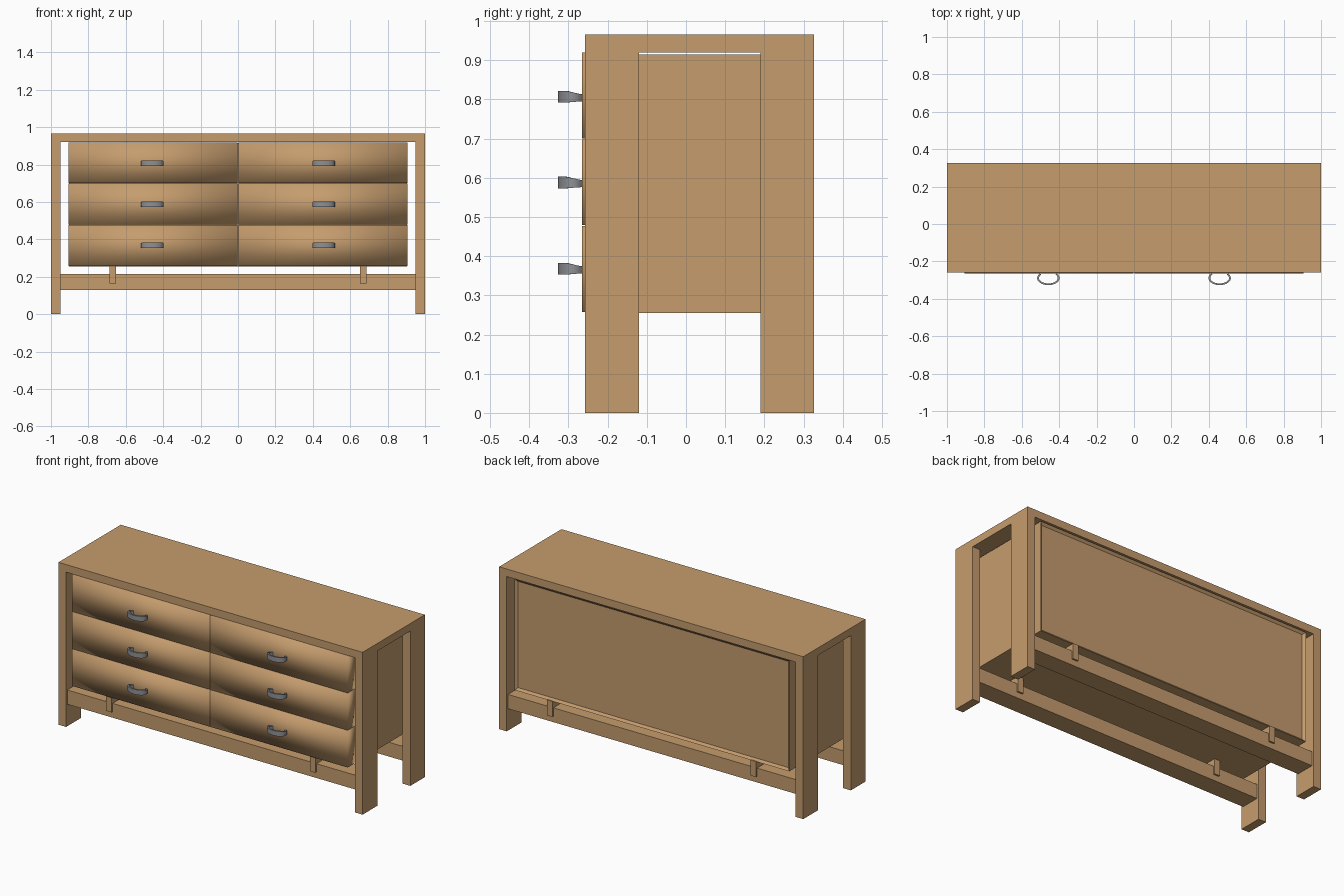
import bpy, bmesh, math

if "Cube" in bpy.data.objects:
    bpy.data.objects.remove(bpy.data.objects["Cube"])


def material(name, rgb):
    m = bpy.data.materials.new(name)
    m.diffuse_color = (*rgb, 1)
    m.use_nodes = True
    m.node_tree.nodes["Principled BSDF"].inputs["Base Color"].default_value = m.diffuse_color
    return m


WOOD = material("warm wood", (0.56, 0.335, 0.155))
METAL = material("grey metal", (0.27, 0.28, 0.30))


def finish(name, bm, mat):
    bmesh.ops.recalc_face_normals(bm, faces=bm.faces)
    me = bpy.data.meshes.new(name)
    bm.to_mesh(me)
    bm.free()
    me.materials.append(mat)
    ob = bpy.data.objects.new(name, me)
    bpy.context.collection.objects.link(ob)
    return ob


def box_bm(x, y, z):
    bm = bmesh.new()
    bmesh.ops.create_cube(bm, size=1)
    for v in bm.verts:
        v.co = [r[0] + (c + 0.5) * (r[1] - r[0]) for c, r in zip(v.co, (x, y, z))]
    return bm


def box(name, x, y, z):
    return finish(name, box_bm(x, y, z), WOOD)


# Outer frame: top slab, four legs, two rails, four support pegs
FRONT, BACK = -0.258, 0.327
box("top_slab", (-1, 1), (FRONT, BACK), (0.92, 0.965))
for side, y in (("front", (FRONT, -0.12)), ("back", (0.19, BACK))):
    box(side + "_rail", (-0.95, 0.95), (y[0] + 0.012, y[1] - 0.012), (0.13, 0.215))
    for s in (-1, 1):
        box(side + "_leg", sorted((s * 0.95, s)), y, (0, 0.92))
        box(side + "_peg", sorted((s * 0.652, s * 0.688)),
            (y[0] + 0.002, y[1] - 0.002), (0.165, 0.257))

# Cabinet body with a shallow inset back panel
bm = box_bm((-0.903, 0.903), (-0.20, 0.32), (0.255, 0.915))
bm.normal_update()
back = [f for f in bm.faces if f.normal.y > 0.9]
bmesh.ops.inset_region(bm, faces=back, thickness=0.02, depth=0)
for v in {v for f in back for v in f.verts}:
    v.co.y -= 0.012
finish("cabinet_body", bm, WOOD)


# Curved bow handle: a band swept round most of an ellipse, taller at the outside
def handle(name, cx, cz):
    bm = bmesh.new()
    n, rings = 20, []
    for i in range(n + 1):
        a = math.radians(-220 + 260 * i / n)
        c, s = math.cos(a), math.sin(a)
        out = max(0, min(1, (0.6 - s) / 1.1))
        half = 0.009 + 0.006 * out
        mid = cz + 0.003 * out
        ring = []
        for rx, ry, dz in ((0.060, 0.038, -1), (0.060, 0.038, 1),
                           (0.050, 0.029, 1), (0.050, 0.029, -1)):
            ring.append(bm.verts.new((cx + rx * c, -0.289 + ry * s, mid + dz * half)))
        rings.append(ring)
    for r, q in zip(rings, rings[1:]):
        for k in range(4):
            bm.faces.new((r[k], r[(k + 1) % 4], q[(k + 1) % 4], q[k]))
    bm.faces.new(rings[0])
    bm.faces.new(rings[-1])
    ob = finish(name, bm, METAL)
    bpy.ops.object.select_all(action='DESELECT')
    ob.select_set(True)
    bpy.context.view_layer.objects.active = ob
    bpy.ops.object.shade_smooth_by_angle(angle=math.radians(40))


# Six drawers, fully smooth shaded for the soft pillow look, with handles
rows = ((0.258, 0.4765, 0.365), (0.479, 0.698, 0.585), (0.7005, 0.919, 0.804))
for z0, z1, hz in rows:
    for s in (-1, 1):
        d = box("drawer_front", sorted((s * 0.003, s * 0.907)), (-0.265, -0.19), (z0, z1))
        for p in d.data.polygons:
            p.use_smooth = True
        handle("drawer_handle", s * 0.458, hz)
